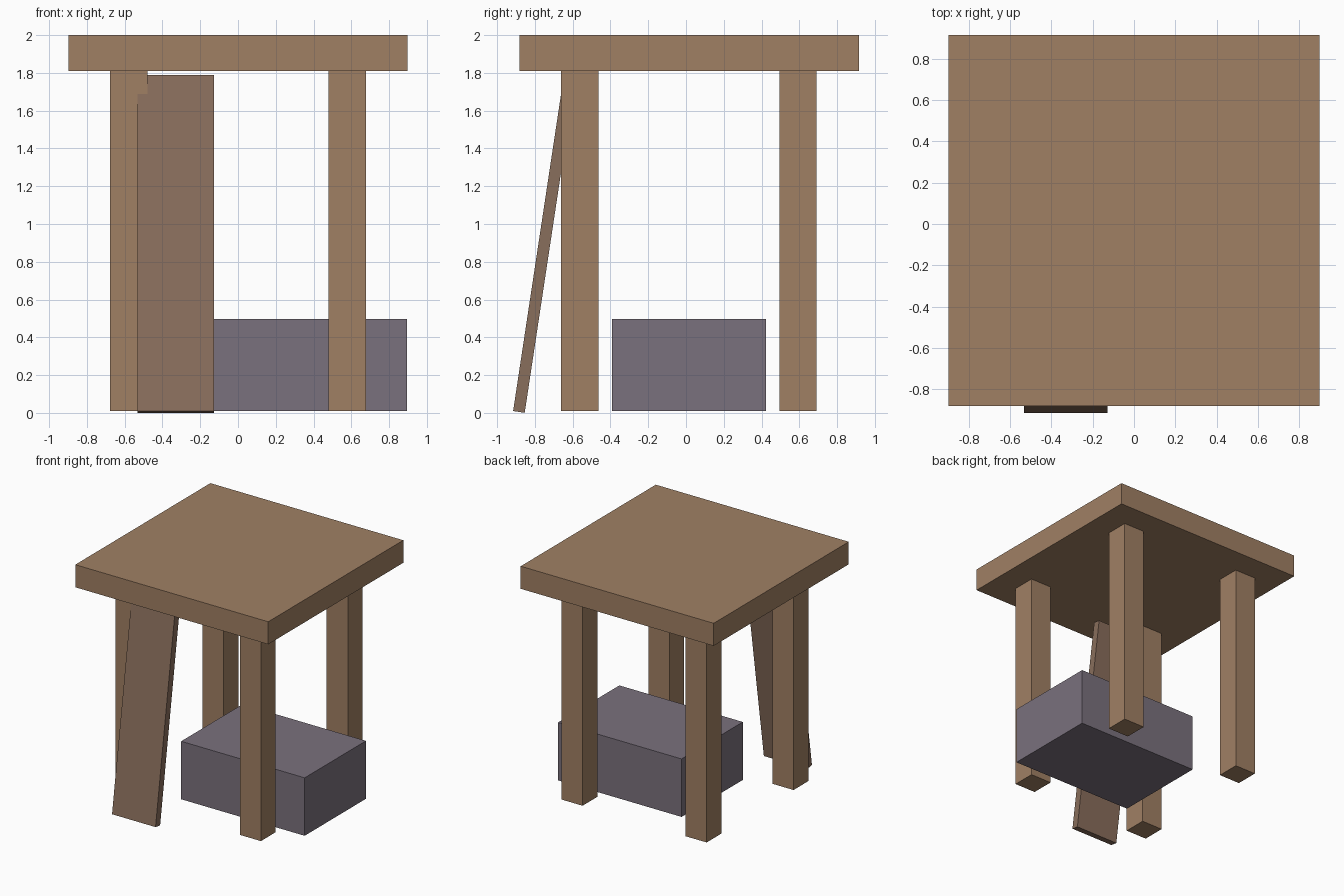
import bpy
import math

default_cube = bpy.data.objects.get("Cube")
if default_cube:
    bpy.data.objects.remove(default_cube, do_unlink=True)


def make_material(name, rgb):
    mat = bpy.data.materials.new(name)
    mat.use_nodes = True
    colour = (*rgb, 1.0)
    mat.diffuse_color = colour
    for node in mat.node_tree.nodes:
        if node.type == 'BSDF_PRINCIPLED':
            node.inputs["Base Color"].default_value = colour
    return mat


def add_box(name, centre, size, mat, tilt=0.0):
    bpy.ops.mesh.primitive_cube_add(size=1, location=centre)
    obj = bpy.context.object
    obj.name = name
    # Bake the dimensions into the mesh, keep the tilt on the object
    for v in obj.data.vertices:
        v.co = [c * s for c, s in zip(v.co, size)]
    obj.rotation_euler.x = tilt
    obj.data.materials.append(mat)
    return obj


wood = make_material("light_wood", (0.352, 0.216, 0.127))
dark_wood = make_material("plank_wood", (0.25, 0.156, 0.107))
grey = make_material("purple_grey", (0.195, 0.165, 0.205))

# Table top
add_box("table_top", (0, 0.017, 1.905), (1.797, 1.797, 0.19), wood)

# Four square legs
for depth, y in (("front", -0.563), ("back", 0.593)):
    for side, x in (("right", -0.578), ("left", 0.578)):
        add_box(f"{depth}_{side}_leg", (x, y, 0.91), (0.197, 0.197, 1.80), wood)

# Storage box under the table
add_box("storage_box", (0.32, 0.016, 0.254), (1.15, 0.815, 0.488), grey)

# Plank leaning on the front right leg
add_box("leaning_plank", (-0.33, -0.75, 0.895), (0.405, 0.062, 1.80),
        dark_wood, tilt=math.radians(-8.6))
